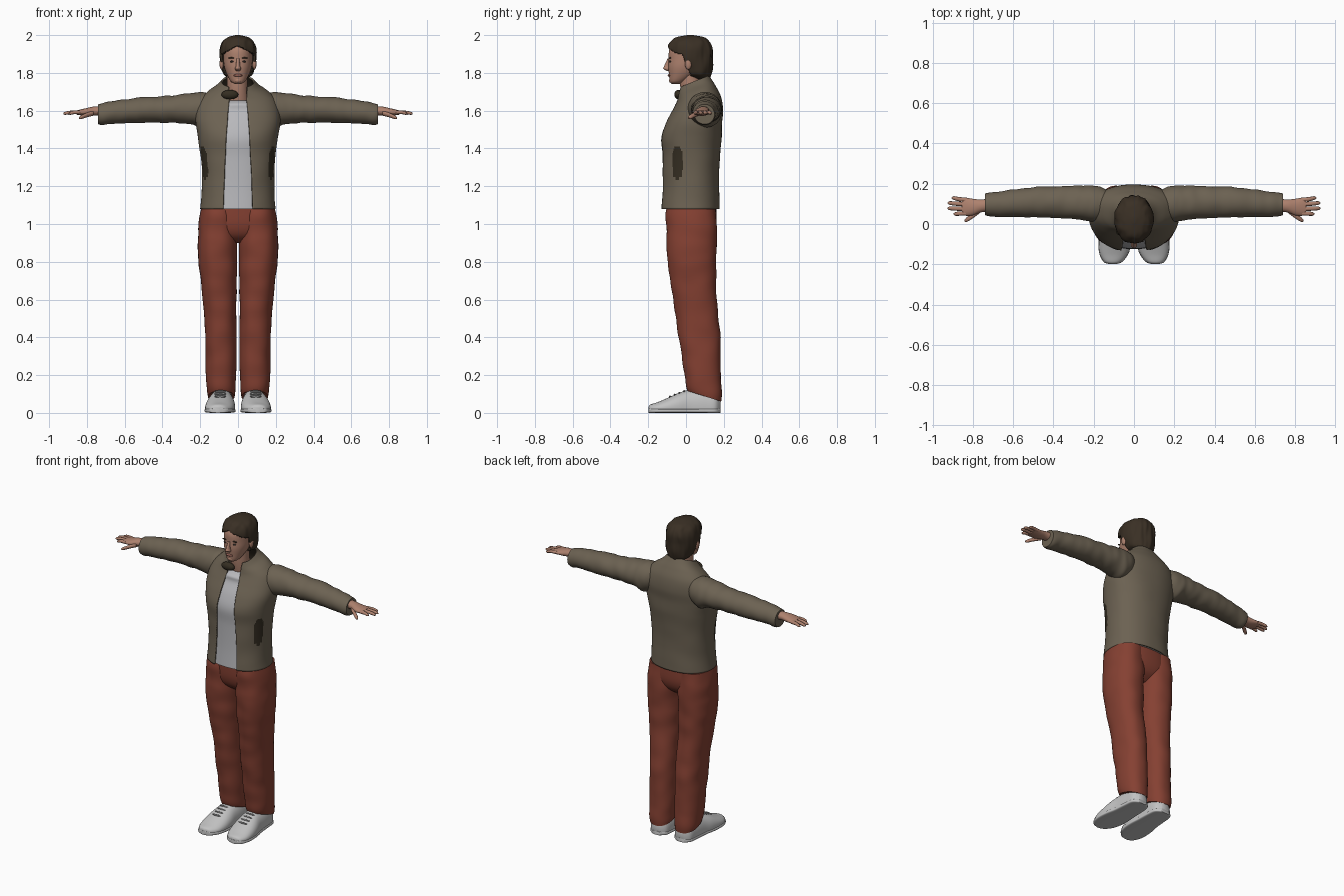
import bpy, bmesh, math
from mathutils import Vector, noise

if "Cube" in bpy.data.objects:
    bpy.data.objects.remove(bpy.data.objects["Cube"])


def material(name, rgb):
    m = bpy.data.materials.new(name)
    m.diffuse_color = (*rgb, 1)
    m.use_nodes = True
    m.node_tree.nodes["Principled BSDF"].inputs["Base Color"].default_value = m.diffuse_color
    return m


OLIVE = material("olive cloth", (0.15, 0.122, 0.085))
LINING = material("dark lining", (0.035, 0.027, 0.016))
RED = material("brick red cloth", (0.235, 0.052, 0.032))
WHITE = material("pale grey cloth", (0.48, 0.48, 0.50))
SHOE = material("shoe grey", (0.54, 0.54, 0.54))
LACE = material("lace grey", (0.22, 0.22, 0.22))
SKIN = material("skin", (0.42, 0.22, 0.155))
LIP = material("lip", (0.32, 0.13, 0.10))
HAIR = material("brown hair", (0.042, 0.029, 0.018))
EYE = material("eye dark", (0.05, 0.04, 0.035))


def finish(bm, name, mats, mirror=False, angle=40):
    me = bpy.data.meshes.new(name)
    bm.to_mesh(me)
    bm.free()
    ob = bpy.data.objects.new(name, me)
    bpy.context.collection.objects.link(ob)
    for m in mats:
        me.materials.append(m)
    bpy.ops.object.select_all(action='DESELECT')
    ob.select_set(True)
    bpy.context.view_layer.objects.active = ob
    bpy.ops.object.shade_smooth_by_angle(angle=math.radians(angle))
    if mirror:
        mod = ob.modifiers.new("mirror", 'MIRROR')
        mod.use_mirror_merge = False
    return ob


def smooth_keys(keys, sub):
    """Catmull-Rom interpolation of the section list."""
    keys = [tuple(k) + (0,) * (7 - len(k)) for k in keys]
    out = []
    for i in range(len(keys) - 1):
        p0, p1 = keys[max(i - 1, 0)], keys[i]
        p2, p3 = keys[i + 1], keys[min(i + 2, len(keys) - 1)]
        for s in range(sub):
            u = s / sub
            out.append([0.5 * (2 * b + (c - a) * u + (2 * a - 5 * b + 4 * c - d) * u * u
                               + (3 * b - a - 3 * c + d) * u ** 3)
                        for a, b, c, d in zip(p0, p1, p2, p3)])
    return out + [list(keys[-1])]


def loft(name, keys, mats, axis='z', n=48, sub=6, power=2.0, cap=True, mirror=False,
         wrinkle=None, floor=None, rule=None, cut=None, angle=40):
    """Sections: (position, centre a, centre b, radius a, radius b, tilt, half gap)."""
    bm = bmesh.new()
    e = 2 / power
    rings = []
    is_open = any(len(k) > 6 for k in keys)
    for t, a, b, ra, rb, tilt, gap in smooth_keys(keys, sub):
        ra, rb = max(ra, 0.001), max(rb, 0.001)
        d = math.asin(min((max(gap, 0) / ra) ** (1 / e), 1))
        ring = []
        for j in range(n + 1 if is_open else n):
            th = -math.pi / 2 + d + (2 * math.pi - 2 * d) * j / n
            c, s = math.cos(th), math.sin(th)
            da = math.copysign(abs(c) ** e, c) * ra
            db = math.copysign(abs(s) ** e, s) * rb
            tt = t + tilt * db
            if wrinkle:
                f = wrinkle[1]
                q = {'z': (a + da, b + db, tt), 'x': (tt, a + da, b + db),
                     'y': (a + da, tt, b + db)}[axis]
                k = 1 + wrinkle[0] * noise.noise(Vector((q[0] * f[0], q[1] * f[1], q[2] * f[2])))
                da, db = da * k, db * k
            p = {'z': (a + da, b + db, tt), 'x': (tt, a + da, b + db),
                 'y': (a + da, tt, b + db)}[axis]
            if floor is not None:
                p = (p[0], p[1], max(p[2], floor))
            ring.append(bm.verts.new(p))
        rings.append(ring)
    for r0, r1 in zip(rings, rings[1:]):
        for j in range(n):
            k = j + 1 if is_open else (j + 1) % n
            bm.faces.new((r0[j], r0[k], r1[k], r1[j]))
    if cap:
        bm.faces.new(rings[0])
        bm.faces.new(rings[-1])
    if not is_open:
        bmesh.ops.recalc_face_normals(bm, faces=bm.faces[:])
    if rule:
        for f in bm.faces:
            f.material_index = rule(f.calc_center_median())
    if cut:
        gone = [f for f in bm.faces if cut(f.calc_center_median())]
        bmesh.ops.delete(bm, geom=gone, context='FACES')
    return finish(bm, name, mats, mirror, angle)


def ball(name, at, size, mat, mirror=False):
    bm = bmesh.new()
    bmesh.ops.create_uvsphere(bm, u_segments=20, v_segments=12, radius=1)
    for v in bm.verts:
        v.co = Vector([v.co[i] * size[i] + at[i] for i in range(3)])
    return finish(bm, name, [mat], mirror)


# Jacket body, open at the front, with dark pocket openings on the sides
body = [(1.08, 0, .02, .2, .158, 0, .078), (1.2, 0, .022, .191, .153, 0, .075),
        (1.35, 0, .025, .196, .155, 0, .068), (1.45, 0, .027, .212, .162, 0, .063),
        (1.53, 0, .04, .225, .151, 0, .057), (1.6, 0, .06, .222, .135, 0, .052),
        (1.66, 0, .067, .2, .118, .1, .047), (1.70, 0, .058, .16, .102, .25, .047),
        (1.73, 0, .048, .112, .09, .35, .048), (1.755, 0, .042, .086, .08, .4, .05)]


def pocket(c):
    return int(abs(c.x) > .1 and ((c.y + .045) / .027) ** 2 + ((c.z - 1.325) / .088) ** 4 < 1)


jacket = loft("jacket_body", body, [OLIVE, LINING], n=160, sub=9, power=2.25, cap=False,
              wrinkle=(.02, (7, 7, 9)), rule=pocket)
shell = jacket.modifiers.new("thickness", 'SOLIDIFY')
shell.thickness = 0.01
shell.offset = -1
shell.material_offset = 1

# Shirt under the jacket
shirt = [(z, x, y, rx - .013, ry - .013) for z, x, y, rx, ry, _, _ in body[:6]]
shirt += [(1.635, 0, .055, .14, .11), (1.655, 0, .05, .08, .07)]
loft("shirt", shirt, [WHITE], n=64, power=2.25)

# Turned-down collar lapel
ball("collar_flap", (-.043, -.04, 1.685), (.045, .022, .025), LINING)

# Sleeves
loft("sleeve", [(.1, .085, 1.62, .07, .065), (.19, .1, 1.606, .09, .092),
                (.25, .106, 1.61, .086, .082), (.35, .108, 1.608, .08, .073),
                (.5, .108, 1.604, .074, .067), (.65, .1, 1.592, .065, .06),
                (.715, .098, 1.582, .058, .057), (.74, .098, 1.582, .053, .053)],
     [OLIVE], axis='x', sub=8, mirror=True, wrinkle=(.07, (22, 10, 10)))

# Hands
loft("palm", [(.7, .095, 1.597, .032, .026), (.76, .09, 1.598, .032, .024),
              (.80, .084, 1.593, .041, .021), (.835, .086, 1.591, .045, .015),
              (.855, .087, 1.59, .041, .011)], [SKIN], axis='x', n=24, mirror=True)
for i, (y0, y1, tip) in enumerate([(.053, .05, .896), (.075, .078, .925),
                                   (.098, .104, .925), (.119, .129, .905)]):
    mid = (.84 + tip) / 2
    loft("finger_%d" % (i + 1),
         [(.835, y0, 1.591, .0115, .0105), (mid, (y0 + y1) / 2, 1.591, .0105, .0095),
          (tip - .01, y1, 1.586, .009, .008), (tip, y1, 1.584, .003, .003)],
         [SKIN], axis='x', n=12, sub=4, mirror=True)
loft("thumb", [(.765, .068, 1.588, .014, .014), (.80, .042, 1.577, .014, .012),
               (.83, .022, 1.565, .012, .01), (.842, .016, 1.561, .004, .004)],
     [SKIN], axis='x', n=14, sub=4, mirror=True)

# Trousers
loft("trouser_leg", [(.088, .088, .098, .07, .088, -.32), (.13, .088, .095, .077, .093, -.2),
                     (.25, .09, .085, .08, .1), (.42, .091, .07, .083, .11),
                     (.6, .097, .048, .09, .115), (.75, .104, .035, .099, .125),
                     (.88, .108, .03, .104, .132), (1.0, .105, .03, .102, .135),
                     (1.08, .1, .028, .095, .13)],
     [RED], sub=8, power=2.25, mirror=True, wrinkle=(.06, (9, 9, 11)))
loft("trouser_seat", [(.9, 0, .03, .1, .06), (.94, 0, .03, .175, .108),
                      (1.0, 0, .03, .203, .13), (1.09, 0, .028, .19, .132)],
     [RED], n=64, power=2.3)

# Shoes with soles and laces
shoe = [(-.198, .106, .02, .012, .012), (-.188, .105, .02, .042, .024),
        (-.15, .1, .022, .068, .035), (-.1, .096, .025, .078, .053),
        (-.04, .092, .03, .077, .075), (.02, .088, .03, .069, .093),
        (.1, .086, .03, .064, .1), (.155, .086, .03, .056, .08), (.182, .086, .03, .025, .045)]
loft("shoe", shoe, [SHOE], axis='y', floor=.004, mirror=True, power=2.2)
loft("shoe_sole", [(y * 1.005, x, .012, rx + .003, .012) for y, x, z, rx, rz in shoe],
     [SHOE], axis='y', mirror=True, power=4, floor=0)
for i in range(4):
    y = -.085 + .025 * i
    ball("shoe_lace_%d" % (i + 1), (.094, y, .086 + .0095 * i), (.03, .005, .006), LACE, True)

# Neck and head
loft("neck", [(1.6, 0, .05, .065, .06), (1.68, -.002, .035, .058, .06),
              (1.74, -.004, .025, .055, .056), (1.82, -.004, .03, .055, .06)], [SKIN])
loft("head", [(1.742, 0, -.055, .018, .022), (1.755, 0, -.045, .038, .041),
              (1.79, 0, -.02, .058, .07), (1.83, 0, 0, .072, .094),
              (1.87, 0, .015, .077, .107), (1.92, 0, .02, .076, .109),
              (1.96, 0, .02, .06, .085), (1.982, 0, .02, .025, .04)],
     [SKIN], power=2.15)
loft("nose", [(1.81, 0, -.092, .01, .008), (1.822, 0, -.1, .016, .02),
              (1.838, 0, -.098, .011, .017), (1.875, 0, -.09, .008, .008)],
     [SKIN], n=20, angle=60)
ball("lips", (0, -.089, 1.787), (.024, .008, .007), LIP)
ball("chin", (0, -.077, 1.76), (.02, .013, .014), SKIN)
ball("eye", (.031, -.083, 1.86), (.013, .006, .005), EYE, True)
ball("eyebrow", (.033, -.084, 1.879), (.018, .006, .004), HAIR, True)
ball("ear", (.087, .012, 1.848), (.011, .018, .03), SKIN, True)


# Hair shell with a parted opening around the face
def face_opening(c):
    return c.z < 1.948 - .55 * abs(c.x) and c.y < .02 - (c.z - 1.8) * .4


hair = loft("hair", [(1.768, 0, .085, .045, .04), (1.79, 0, .062, .074, .07),
                     (1.83, 0, .04, .089, .099), (1.88, 0, .025, .097, .116),
                     (1.93, 0, .022, .096, .121), (1.965, 0, .022, .083, .105),
                     (1.988, 0, .022, .055, .075), (2.0, 0, .022, .012, .016)],
            [HAIR], n=96, sub=8, wrinkle=(.07, (45, 30, 9)), cut=face_opening, angle=60)
thick = hair.modifiers.new("thickness", 'SOLIDIFY')
thick.thickness = 0.014
thick.offset = -1
